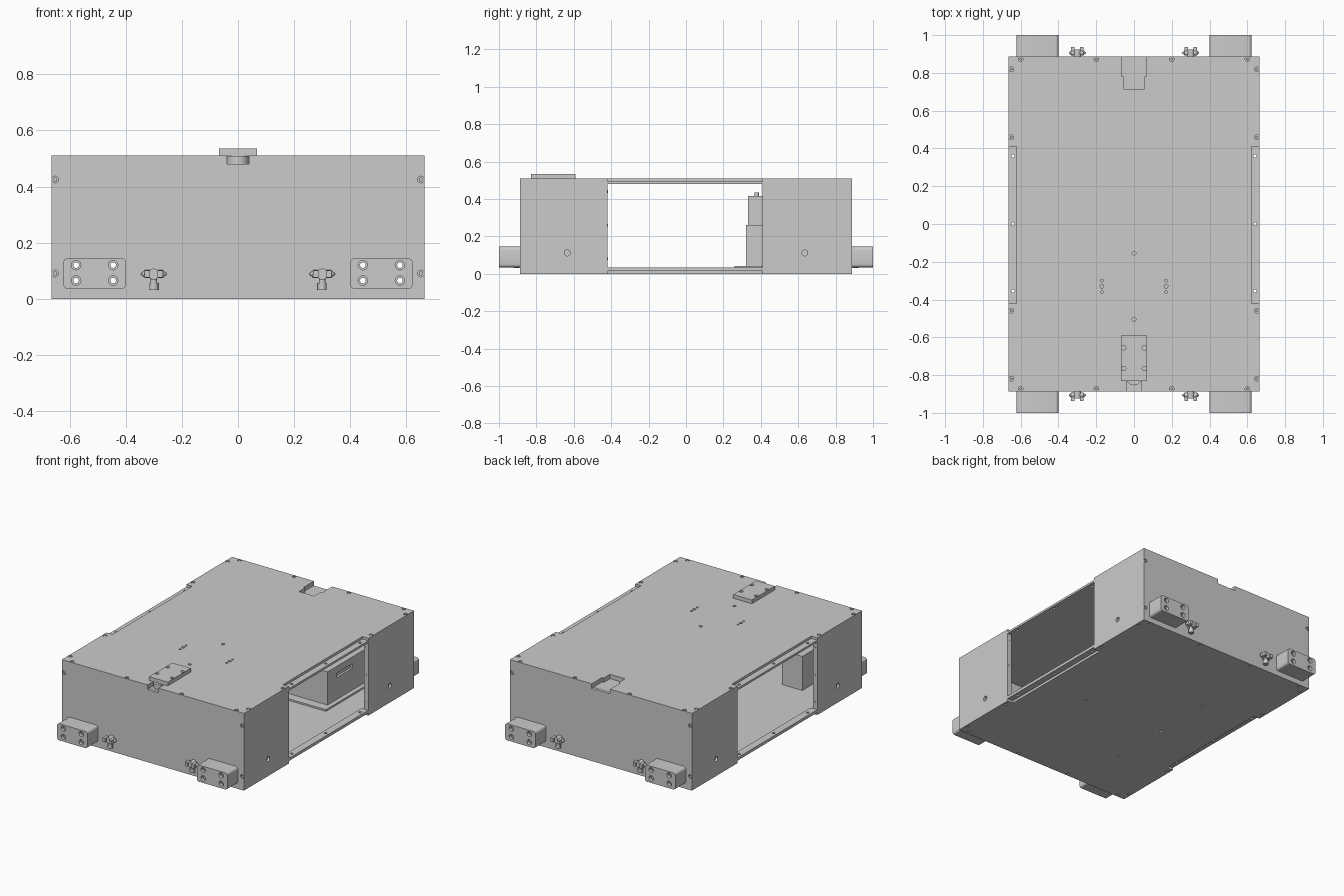
import bpy, bmesh
from math import radians, pi
from mathutils import Matrix, Vector

cube = bpy.data.objects.get("Cube")
if cube:
    bpy.data.objects.remove(cube, do_unlink=True)

grey = bpy.data.materials.new("machined_grey")
grey.use_nodes = True
COLOUR = (0.6, 0.6, 0.6, 1)
grey.diffuse_color = COLOUR
grey.node_tree.nodes["Principled BSDF"].inputs["Base Color"].default_value = COLOUR

TURN = {"x": Matrix.Rotation(pi / 2, 4, "Y"), "y": Matrix.Rotation(pi / 2, 4, "X"), "z": Matrix()}
SIDES = (-1, 1)


def add_box(bm, x, y, z):
    x, y, z = sorted(x), sorted(y), sorted(z)
    size = Vector((x[1] - x[0], y[1] - y[0], z[1] - z[0]))
    mid = Vector((x[0] + x[1], y[0] + y[1], z[0] + z[1])) / 2
    scale = Matrix.Diagonal((size.x, size.y, size.z, 1))
    bmesh.ops.create_cube(bm, size=1, matrix=Matrix.Translation(mid) @ scale)


def add_rod(bm, at, axis, r, length, sides=16, r2=None):
    bmesh.ops.create_cone(bm, cap_ends=True, segments=sides, radius1=r, radius2=r if r2 is None else r2,
                          depth=length, matrix=Matrix.Translation(at) @ TURN[axis])


def finish(name, bm):
    mesh = bpy.data.meshes.new(name)
    bm.to_mesh(mesh)
    bm.free()
    obj = bpy.data.objects.new(name, mesh)
    mesh.materials.append(grey)
    bpy.context.collection.objects.link(obj)
    return obj


def box(name, x, y, z):
    bm = bmesh.new()
    add_box(bm, x, y, z)
    return finish(name, bm)


def activate(obj):
    bpy.ops.object.select_all(action="DESELECT")
    obj.select_set(True)
    bpy.context.view_layer.objects.active = obj


def cut(obj, bm):
    cutter = finish("cutter", bm)
    cutter.hide_render = True
    mod = obj.modifiers.new("cut", "BOOLEAN")
    mod.object, mod.operation, mod.solver = cutter, "DIFFERENCE", "EXACT"
    activate(obj)
    bpy.ops.object.modifier_apply(modifier=mod.name)
    bpy.data.objects.remove(cutter, do_unlink=True)


def smooth(obj):
    activate(obj)
    bpy.ops.object.shade_smooth_by_angle(angle=radians(35))


W, D, H = 0.665, 0.888, 0.51
WIN = (-0.42, 0.41)
RIM = [(0.65, 0.82), (0.65, 0.46), (0.2, 0.873), (0.6, 0.873)]
FLANGE_HOLES = (-0.355, 0, 0.36)
BOLTS = [(x, z) for x in (0.445, 0.577) for z in (0.065, 0.12)]

# Lid and floor: relieved beside the windows, with rim fastener recesses
lid = box("lid", (-W, W), (-D, D), (0.48, H))
floor = box("floor", (-W, W), (-D, D), (0, 0.03))
for panel, z in ((lid, H), (floor, 0)):
    bm = bmesh.new()
    for sx in SIDES:
        add_box(bm, (sx * 0.622, sx), WIN, (z - 0.1, z + 0.1))
    cut(panel, bm)
    bm = bmesh.new()
    for sx in SIDES:
        for sy in SIDES:
            for x, y in RIM:
                add_rod(bm, (sx * x, sy * y, z), "z", 0.012, 0.02)
    cut(panel, bm)

# Latch notch at the front, stepped keeper notch at the back, lid holes
bm = bmesh.new()
add_box(bm, (-0.04, 0.04), (-1, -0.8), (0.4, 0.6))
add_box(bm, (-0.067, 0.067), (0.78, 1), (0.4, 0.6))
for sx in SIDES:
    for y, r in ((-0.3, 0.007), (-0.33, 0.01), (-0.36, 0.007)):
        add_rod(bm, (sx * 0.17, y, H), "z", r, 0.03)
for y in (-0.155, -0.505):
    add_rod(bm, (0, y, H), "z", 0.01, 0.03)
cut(lid, bm)
bm = bmesh.new()
add_box(bm, (-0.055, 0.055), (0.715, 0.79), (0.4, 0.6))
cut(lid, bm)
box("latch_notch_floor", (-0.05, 0.05), (-0.87, -0.79), (0.47, 0.481))
box("keeper_notch_floor", (-0.075, 0.075), (0.705, 0.87), (0.47, 0.481))

# Small holes under the floor
bm = bmesh.new()
for sx in SIDES:
    for y in (-0.5, -0.1, 0.3):
        add_rod(bm, (sx * 0.3, y, 0), "z", 0.008, 0.02)
cut(floor, bm)

# Front and back walls with recesses and bolt holes
for sy, name in zip(SIDES, ("front_wall", "back_wall")):
    wall = box(name, (-W, W), (sy * 0.87, sy * D), (0.03, 0.48))
    bm = bmesh.new()
    for sx in SIDES:
        for z in (0.09, 0.425):
            add_rod(bm, (sx * 0.652, sy * D, z), "y", 0.012, 0.02)
        for x, z in BOLTS:
            add_rod(bm, (sx * x, sy * D, z), "y", 0.01, 0.1)
    cut(wall, bm)

# Side walls at each corner, with one round hole each
for sx in SIDES:
    for sy, edge in zip(SIDES, WIN):
        wall = box("side_wall", (sx * 0.633, sx * W), (edge, sy * 0.87), (0.03, 0.48))
        bm = bmesh.new()
        add_rod(bm, (sx * W, sy * 0.635, 0.112), "x", 0.016, 0.03)
        cut(wall, bm)
    # Drilled flanges along the top and bottom of the window
    for z in ((0.48, 0.494), (0.016, 0.035)):
        flange = box("window_flange", (sx * 0.615, sx * W), WIN, z)
        bm = bmesh.new()
        for y in FLANGE_HOLES:
            add_rod(bm, (sx * 0.641, y, z[0]), "z", 0.009, 0.1)
        cut(flange, bm)

# Fastener heads in the rim recesses and on the window jambs
bm = bmesh.new()
for sx in SIDES:
    for sy, edge in zip(SIDES, WIN):
        for x, y in RIM:
            for z in (0.006, 0.504):
                add_rod(bm, (sx * x, sy * y, z), "z", 0.007, 0.01, 6)
        for z in (0.09, 0.425):
            add_rod(bm, (sx * 0.652, sy * 0.881, z), "y", 0.008, 0.01, 6)
        for z in (0.08, 0.26, 0.44):
            add_rod(bm, (sx * 0.649, edge, z), "y", 0.007, 0.004, 12)
finish("fastener_heads", bm)

# Latch plate with four countersinks and its round tongue
plate = box("latch_plate", (-0.068, 0.068), (-0.83, -0.59), (0.508, 0.535))
bm = bmesh.new()
for x in (-0.055, 0.055):
    for y in (-0.655, -0.765):
        add_rod(bm, (x, y, 0.535), "z", 0.012, 0.03)
cut(plate, bm)
bm = bmesh.new()
add_rod(bm, (0, -0.815, 0.495), "z", 0.039, 0.028, 24)
smooth(finish("latch_tongue", bm))

for sx in SIDES:
    for sy in SIDES:
        # Rounded mounting block with counterbored bolt holes
        block = box("mounting_block", (sx * 0.40, sx * 0.622), (sy * D, sy), (0.035, 0.145))
        bm = bmesh.new()
        bm.from_mesh(block.data)
        edges = [e for e in bm.edges if abs((e.verts[0].co - e.verts[1].co).y) > 0.05]
        bmesh.ops.bevel(bm, geom=edges, offset=0.016, segments=4, profile=0.5, affect="EDGES")
        bm.to_mesh(block.data)
        bm.free()
        for r, length in ((0.01, 0.5), (0.017, 0.04)):
            bm = bmesh.new()
            for x, z in BOLTS:
                add_rod(bm, (sx * x, sy, z), "y", r, length)
            cut(block, bm)
        smooth(block)

        # Tee fitting: wall stem, cross tube with tapered ends, bar, outlet
        bm = bmesh.new()
        cx, cy, cz = sx * 0.3, sy * 0.906, 0.088
        add_rod(bm, (cx, sy * 0.905, cz), "y", 0.02, 0.04)
        add_rod(bm, (cx, cy, cz), "x", 0.014, 0.066)
        for s in SIDES:
            ends = (0.012, 0.003) if s > 0 else (0.003, 0.012)
            add_rod(bm, (cx + s * 0.039, cy, cz), "x", ends[0], 0.012, 16, ends[1])
            add_box(bm, (cx + s * 0.014, cx + s * 0.033), (sy * 0.915, sy * 0.937), (0.075, 0.1))
        add_rod(bm, (cx, cy, 0.065), "z", 0.012, 0.04)
        add_rod(bm, (cx, cy, 0.044), "z", 0.016, 0.024)
        smooth(finish("tee_fitting", bm))

# Equipment inside: base plate, lower case with slots, upper case, knob
box("equipment_base", (-0.46, 0.46), (0.26, 0.84), (0.028, 0.041))
case = box("equipment_case", (-0.43, 0.43), (0.32, 0.8), (0.04, 0.26))
bm = bmesh.new()
for sx in SIDES:
    add_box(bm, (sx * 0.415, sx * 0.5), (0.42, 0.58), (0.185, 0.215))
cut(case, bm)
box("equipment_upper_case", (-0.38, 0.38), (0.332, 0.75), (0.255, 0.415))
bm = bmesh.new()
add_rod(bm, (0.3, 0.378, 0.424), "z", 0.012, 0.022)
smooth(finish("equipment_knob", bm))
box("power_unit", (-0.43, -0.28), (-0.8, -0.6), (0.028, 0.255))
